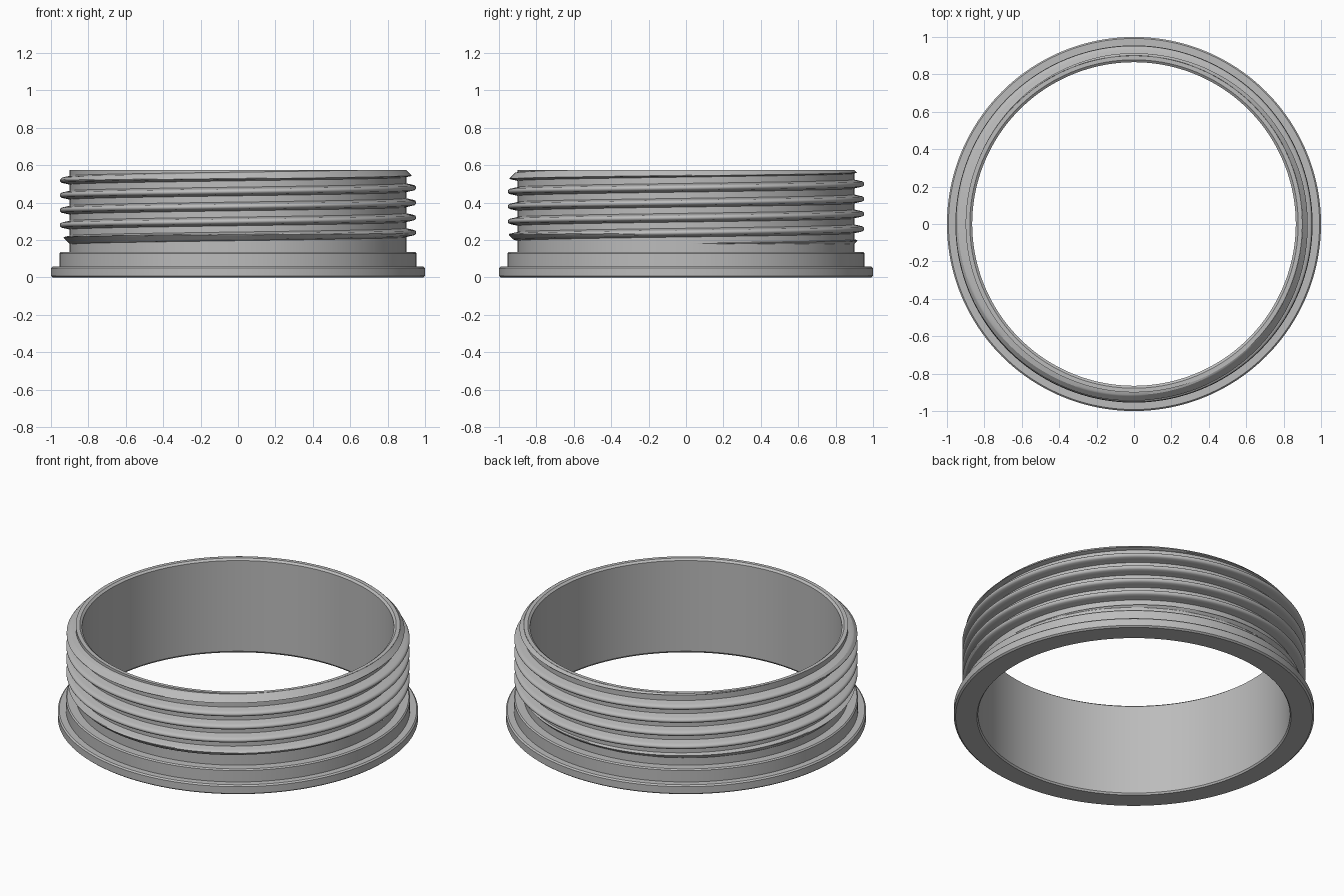
import bpy
import bmesh
from math import cos, sin, tau, pi, radians

SEGS = 192
PITCH, STEPS = 0.08, 24
ROOT, CREST = 0.9, 0.953
LOW, HIGH = 0.18, 0.575

cube = bpy.data.objects.get("Cube")
if cube:
    bpy.data.objects.remove(cube, do_unlink=True)

grey = bpy.data.materials.new("plain_grey")
grey.use_nodes = True
colour = (0.5, 0.5, 0.5, 1)
grey.diffuse_color = colour
grey.node_tree.nodes["Principled BSDF"].inputs["Base Color"].default_value = colour


def finish(bm, name):
    mesh = bpy.data.meshes.new(name)
    bm.to_mesh(mesh)
    bm.free()
    mesh.materials.append(grey)
    ob = bpy.data.objects.new(name, mesh)
    bpy.context.collection.objects.link(ob)
    bpy.ops.object.select_all(action="DESELECT")
    ob.select_set(True)
    bpy.context.view_layer.objects.active = ob
    bpy.ops.object.shade_smooth_by_angle(angle=radians(25))


def lathe(profile, name):
    """Turn an open profile of (radius, height) points about z."""
    bm = bmesh.new()
    rings = [[bm.verts.new((r * cos(tau * i / SEGS), r * sin(tau * i / SEGS), z))
              for i in range(SEGS)] for r, z in profile]
    for a, b in zip(rings, rings[1:]):
        for i in range(SEGS):
            k = (i + 1) % SEGS
            bm.faces.new((a[i], a[k], b[k], b[i]))
    finish(bm, name)


# Ring body: stepped flange, collar, neck, then lip and bore
lathe([(0.865, 0.01), (0.872, 0), (0.99, 0), (1, 0.008), (1, 0.05), (0.992, 0.058),
       (0.955, 0.058), (0.955, 0.128), (0.948, 0.135), (ROOT, 0.135), (ROOT, LOW)],
      "flange_and_collar")
lathe([(ROOT, HIGH), (0.878, HIGH), (0.865, 0.565), (0.865, 0.01)], "bore_and_lip")


def thread_radius(offset, z):
    """Rounded tooth, trimmed by the chamfers at both ends of the thread."""
    d = abs((offset + PITCH / 2) % PITCH - PITCH / 2)
    if d < 0.013:
        r = CREST - 0.008 * (d / 0.013) ** 2
    else:
        r = CREST - 0.008 - (d - 0.013) * 4.5
    r = max(r, ROOT)
    return max(ROOT, min(r, ROOT + z - LOW, ROOT + HIGH - z))


# Helical thread surface: each turn joins the one above it
bm = bmesh.new()
rows = STEPS * 8
grid = []
for i in range(SEGS):
    angle = pi + tau * i / SEGS
    column = []
    for j in range(rows):
        offset = (j / STEPS - 0.5) * PITCH
        z = 0.04 + offset + PITCH * i / SEGS
        r = thread_radius(offset, z)
        column.append(bm.verts.new((r * cos(angle), r * sin(angle), z)))
    grid.append(column)
for i in range(SEGS):
    last = i == SEGS - 1
    shift = STEPS if last else 0
    a, b = grid[i], grid[0 if last else i + 1]
    for j in range(rows - 1 - shift):
        bm.faces.new((a[j], b[j + shift], b[j + 1 + shift], a[j + 1]))

# Trim both ends flat
for height, up in ((LOW, -1), (HIGH, 1)):
    bmesh.ops.bisect_plane(bm, geom=bm.verts[:] + bm.edges[:] + bm.faces[:],
                           plane_co=(0, 0, height), plane_no=(0, 0, up),
                           clear_outer=True)
finish(bm, "screw_thread")
